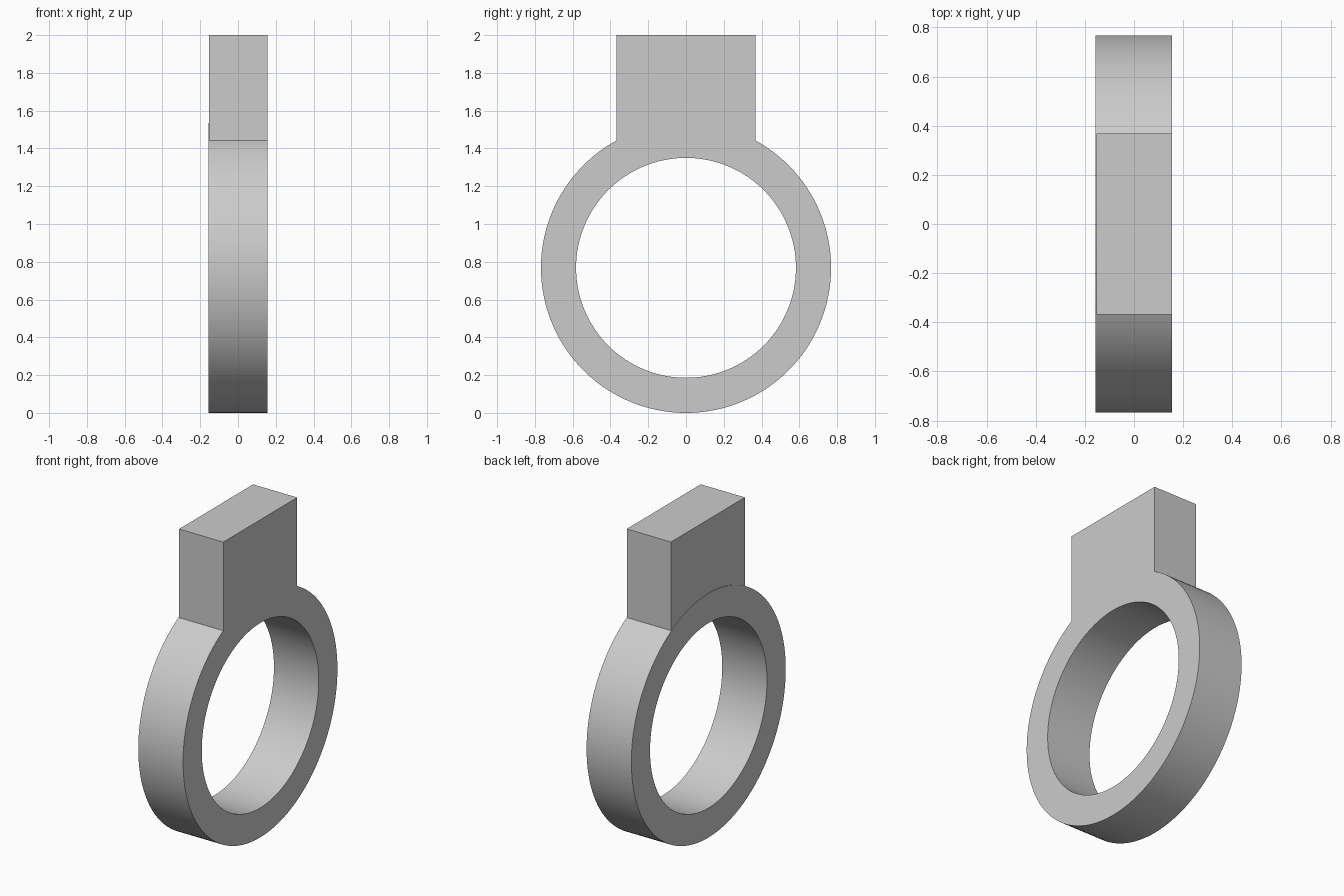
import bpy, bmesh
from math import sin, cos, asin, pi

if "Cube" in bpy.data.objects:
    bpy.data.objects.remove(bpy.data.objects["Cube"])

CZ, R_OUT, R_IN = 0.768, 0.768, 0.582      # ring centre height and radii
X_BACK, X_STEP, X_FRONT = -0.157, -0.153, 0.155
HALF_Y, TOP = 0.368, 2.0                   # block half width and top
NECK, REST = 24, 120                       # segments under the block / elsewhere

A = asin(HALF_Y / R_OUT)
angles = [-A + 2 * A * i / NECK for i in range(NECK)]
angles += [A + (2 * pi - 2 * A) * i / REST for i in range(REST)]


def make_object(name, bm):
    bmesh.ops.recalc_face_normals(bm, faces=bm.faces)
    mesh = bpy.data.meshes.new(name)
    bm.to_mesh(mesh)
    bm.free()
    obj = bpy.data.objects.new(name, mesh)
    bpy.context.collection.objects.link(obj)
    bpy.ops.object.select_all(action='DESELECT')
    obj.select_set(True)
    bpy.context.view_layer.objects.active = obj
    return obj


def circle(bm, x, r):
    return [bm.verts.new((x, r * sin(a), CZ + r * cos(a))) for a in angles]


# Ring band: rectangular section swept round the x axis
bm = bmesh.new()
loops = [circle(bm, X_BACK, R_OUT), circle(bm, X_FRONT, R_OUT),
         circle(bm, X_FRONT, R_IN), circle(bm, X_BACK, R_IN)]
n = len(angles)
for k in range(4):
    p, q = loops[k], loops[(k + 1) % 4]
    for i in range(n):
        j = (i + 1) % n
        bm.faces.new((p[i], p[j], q[j], q[i]))
ring = make_object("ring_band", bm)
bpy.ops.object.shade_smooth_by_angle()

# Block: flat-topped outline seated on the ring's arc, open underneath
bm = bmesh.new()
outline = [(R_OUT * sin(a), CZ + R_OUT * cos(a)) for a in angles[:NECK + 1]]
outline += [(HALF_Y, TOP), (-HALF_Y, TOP)]
back = [bm.verts.new((X_STEP, y, z)) for y, z in outline]
front = [bm.verts.new((X_FRONT, y, z)) for y, z in outline]
bm.faces.new(back)
bm.faces.new(front)
m = len(outline)
for i in range(NECK, m):
    j = (i + 1) % m
    bm.faces.new((back[i], back[j], front[j], front[i]))
make_object("top_block", bm)
